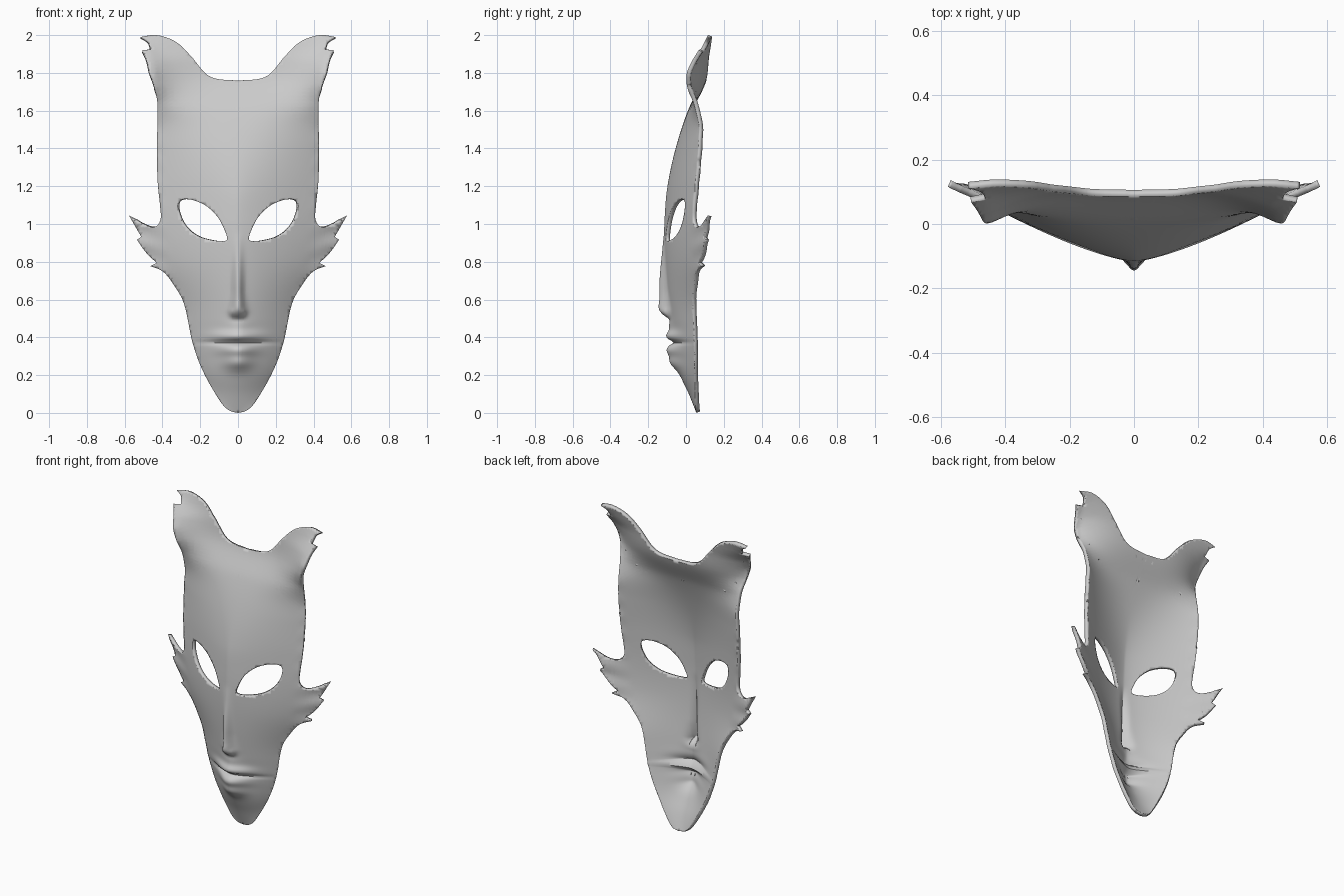
import bpy, bmesh, math
from mathutils import Vector

if "Cube" in bpy.data.objects:
    bpy.data.objects.remove(bpy.data.objects["Cube"])


def spline(pts, n=6, closed=False):
    """Catmull-Rom curve through 2D points."""
    P = [Vector(p) for p in pts]
    m = len(P)
    out = []
    for i in range(m if closed else m - 1):
        if closed:
            a, b, c, d = (P[(i + k) % m] for k in (-1, 0, 1, 2))
        else:
            a, b, c, d = P[max(i - 1, 0)], P[i], P[i + 1], P[min(i + 2, m - 1)]
        for k in range(n):
            t = k / n
            out.append(0.5 * (2 * b + (c - a) * t + (2 * a - 5 * b + 4 * c - d) * t * t
                              + (3 * b - a - 3 * c + d) * t ** 3))
    return out


def profile(pts):
    """Smooth function value(z) through (z, value) points."""
    def slope(i):
        a, b = pts[max(i - 1, 0)], pts[min(i + 1, len(pts) - 1)]
        return (b[1] - a[1]) / (b[0] - a[0])

    def f(z):
        z = min(max(z, pts[0][0]), pts[-1][0])
        i = 0
        while i < len(pts) - 2 and z > pts[i + 1][0]:
            i += 1
        (z0, v0), (z1, v1) = pts[i], pts[i + 1]
        h = z1 - z0
        t = (z - z0) / h
        return (v0 * (2 * t**3 - 3 * t * t + 1) + h * slope(i) * (t**3 - 2 * t * t + t)
                + v1 * (3 * t * t - 2 * t**3) + h * slope(i + 1) * (t**3 - t * t))
    return f


# Half outline (x, z), split at sharp tips and notches
OUTLINE = [
    [(0, 1.76), (.11, 1.768), (.175, 1.80), (.25, 1.89), (.33, 1.965), (.43, 2.0), (.515, 1.99)],
    [(.515, 1.99), (.475, 1.965), (.46, 1.925)],
    [(.46, 1.925), (.505, 1.92)],
    [(.505, 1.92), (.483, 1.87), (.465, 1.80), (.43, 1.67), (.426, 1.54), (.43, 1.40),
     (.425, 1.22), (.413, 1.10), (.41, 1.025), (.44, .985), (.50, .995), (.577, 1.045)],
    [(.577, 1.045), (.54, .98), (.512, .932)],
    [(.512, .932), (.535, .917)],
    [(.535, .917), (.50, .865), (.465, .825), (.43, .795)],
    [(.43, .795), (.465, .777)],
    [(.465, .777), (.40, .75), (.345, .685), (.285, .575), (.24, .37), (.185, .22),
     (.10, .07), (.05, .015), (0, 0)],
]
EYE = [(.312, 1.122), (.255, 1.13), (.175, 1.10), (.11, 1.04), (.072, .97), (.06, .915),
       (.125, .912), (.215, .937), (.28, .99), (.315, 1.065)]

# Depth of the centre line, depth of the side edge, half width, and cross-curve power, by height
centre = profile([(0, .055), (.1, .015), (.2, -.03), (.3, -.05), (.4, -.065), (.5, -.083), (.7, -.105),
                  (.9, -.116), (1.05, -.112), (1.2, -.098), (1.4, -.055), (1.6, .01), (1.76, .085),
                  (1.9, .11), (2.0, .125)])
edge = profile([(0, .055), (.3, .05), (.6, .045), (.8, .04), (1.0, .04), (1.2, .05), (1.4, .065),
                (1.53, .07), (1.64, .04), (1.74, .005), (1.85, .03), (1.93, .08), (2.0, .115)])
width = profile([(0, .07), (.07, .11), (.22, .19), (.37, .245), (.57, .295), (.8, .385), (1.0, .415),
                 (1.2, .425), (1.6, .43), (1.8, .44), (2.0, .48)])
power = profile([(0, 2.0), (.5, 1.6), (1.0, 1.4), (1.2, 1.5), (1.5, 2.2), (1.75, 3.5), (2.0, 3.0)])
nose = profile([(.495, 0), (.52, .035), (.55, .054), (.6, .046), (.7, .035), (.85, .012), (.95, 0)])


def bump(x, z, cx, cz, sx, sz):
    return math.exp(-((x - cx) / sx) ** 2 - ((z - cz) / sz) ** 2)


def depth(x, z):
    t = x / width(z)
    s = t ** power(z) if t < 1 else 1 + (t - 1) * 1.35
    y = centre(z) + (edge(z) - centre(z)) * s
    # Nose ridge and nostril wings
    y -= nose(z) * math.exp(-(x / (.025 + .01 * max(0, 1 - abs(z - .54) / .1))) ** 2)
    y -= .012 * bump(x, z, .03, .53, .014, .02)
    # Upper lip, mouth crease, lower lip and chin
    y -= .036 * bump(x, z, 0, .405, .11, .028) + .012 * bump(x, z, 0, .455, .06, .04)
    y -= .042 * bump(x, z, 0, .335, .09, .035) + .040 * bump(x, z, 0, .27, .075, .045)
    y += .020 * bump(x, z, 0, .373, .15, .010)
    # Fluted cheek fins
    y += .012 * max(0, t - .9) * math.sin((z - .25 * x) * 55)
    return y


# Flat half sheet with an eye opening
bm = bmesh.new()


def loop(points):
    vs = [bm.verts.new((p.x, 0, p.y)) for p in points]
    for i, v in enumerate(vs):
        bm.edges.new((v, vs[(i + 1) % len(vs)]))


loop([p for seg in OUTLINE for p in spline(seg)] + [Vector((0, 0))])
loop(spline(EYE, 5, True))
bmesh.ops.triangle_fill(bm, use_beauty=True, use_dissolve=False, edges=bm.edges[:])


# Slice into a fine grid so that it can be sculpted
def slice_at(co, no):
    bmesh.ops.bisect_plane(bm, geom=bm.verts[:] + bm.edges[:] + bm.faces[:], dist=1e-5,
                           plane_co=co, plane_no=no)


for i in range(1, 100):
    slice_at((0, 0, i * .02), (0, 0, 1))
for i in range(12, 30):
    slice_at((0, 0, i * .02 + .01), (0, 0, 1))
for i in range(1, 16):
    slice_at((i * .01, 0, 0), (1, 0, 0))
for i in range(8, 29):
    slice_at((i * .02, 0, 0), (1, 0, 0))
bmesh.ops.remove_doubles(bm, verts=bm.verts[:], dist=.0008)
bm.normal_update()
bmesh.ops.reverse_faces(bm, faces=[f for f in bm.faces if f.normal.y > 0])
for v in bm.verts:
    v.co.y = depth(max(v.co.x, 0), v.co.z)

me = bpy.data.meshes.new("mask")
bm.to_mesh(me)
bm.free()
mask = bpy.data.objects.new("mask", me)
bpy.context.collection.objects.link(mask)

# Mirror to a full face and give it thickness behind the front surface
m = mask.modifiers.new("mirror", 'MIRROR')
m.use_clip = True
m.merge_threshold = .001
s = mask.modifiers.new("thickness", 'SOLIDIFY')
s.thickness = .022
s.offset = -1

bpy.context.view_layer.objects.active = mask
mask.select_set(True)
bpy.ops.object.shade_smooth_by_angle(angle=math.radians(50))
